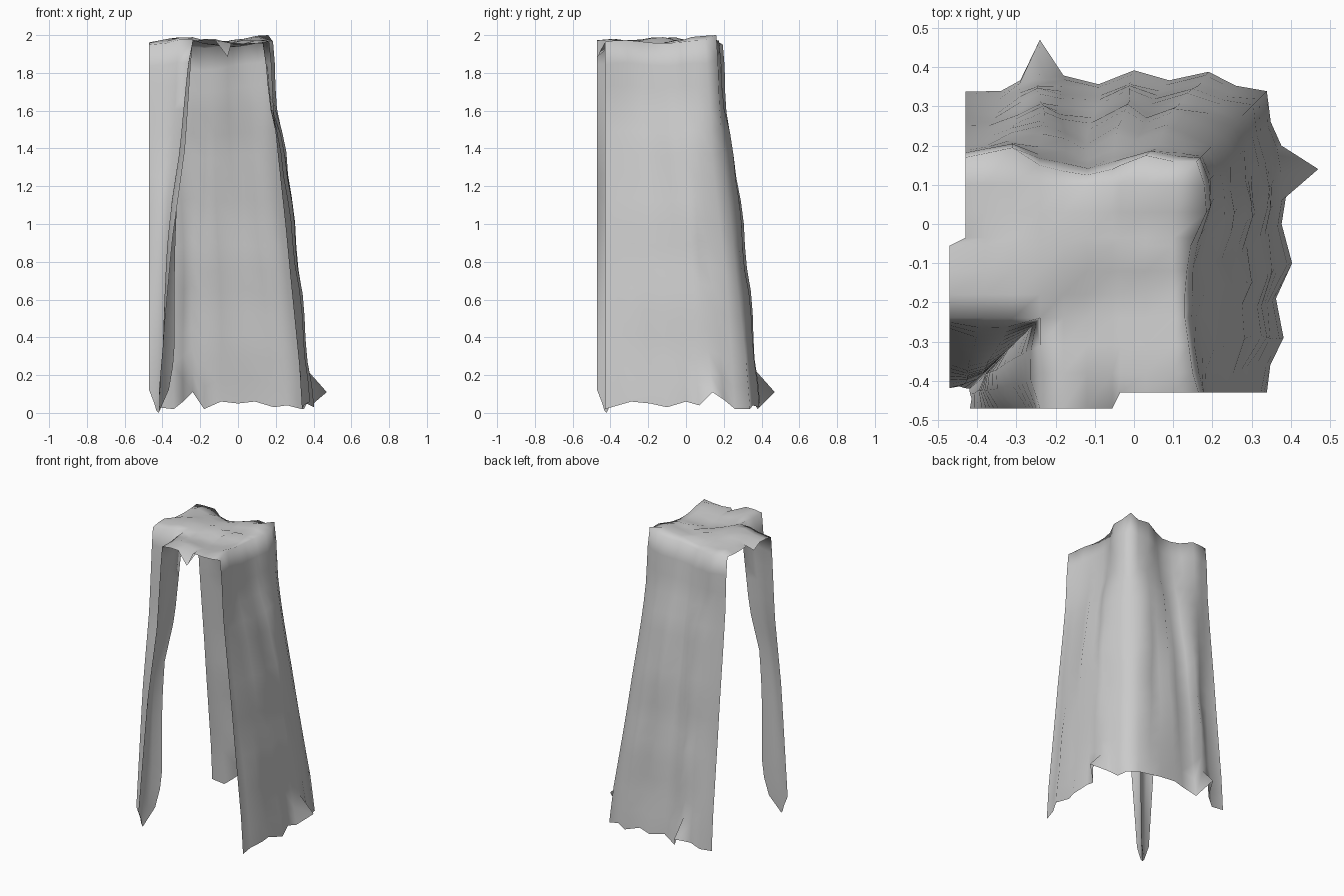
import bpy, bmesh, math, random
from mathutils import Vector

if "Cube" in bpy.data.objects:
    bpy.data.objects.remove(bpy.data.objects["Cube"])
random.seed(4)

# shared column positions of the top sheet, used in x and in y
TOP = [-.43, -.38, -.31, -.24, -.18, -.12, -.055, -.035, .03, .1, .16]
N = len(TOP)
NOTCH = 3          # the front left corner square is cut away
ROWS = 16
# wavy rims of the top sheet along the back and right sides
BACK_RIM = [.17, .18, .195, .15, .135, .125, .14, .15, .175, .16, .16]
RIGHT_RIM = [.165, .15, .14, .13, .13, .135, .145, .155, .185, .18, .16]
bm = bmesh.new()


def lerp(a, b, t):
    return a + (b - a) * t


def curve(pts, z):
    """Piecewise linear lookup in (z, value) pairs, highest z first."""
    for (z0, a), (z1, b) in zip(pts, pts[1:]):
        if z >= z1:
            return lerp(a, b, min(1, max(0, (z0 - z) / (z0 - z1))))
    return pts[-1][1]


def skin(grid):
    """Fill a grid of vertices (None = gap) with quads."""
    for r0, r1 in zip(grid, grid[1:]):
        for q in zip(r0, r1, r1[1:], r0[1:]):
            if None not in q:
                bm.faces.new(q)


# rumpled top sheet
def top_point(i, j):
    x, y = TOP[i], TOP[j]
    z = 1.967 + .014 * math.sin(14 * x + 5 * y) + .012 * math.sin(13 * y - 6 * x + 1)
    if i == 0 and j <= 6:
        x = -.47
    if j == 0 and i <= 6:
        y = -.47
    if i == N - 1:
        x = RIGHT_RIM[j]
    if j == N - 1:
        y = BACK_RIM[i]
    if i in (0, N - 1) or j in (0, N - 1):
        z -= .012
    if (i, j) == (6, 0):
        z = 1.885
    if (i, j) == (0, 6):
        z = 1.93
    if i == N - 1 and j == N - 1:
        z = 2.0
    inner = 0 < i < N - 1 and 0 < j < N - 1
    return Vector((x, y, min(z, 2) + (random.uniform(-.012, .006) if inner else 0)))


top = [[None if i < NOTCH and j < NOTCH else bm.verts.new(top_point(i, j))
        for j in range(N)] for i in range(N)]
skin(top)

# how far a hanging panel stands out at each height
LEAN = [(2, .16), (1.9, .17), (1.6, .185), (1.4, .205), (1, .25), (.5, .30), (.25, .325), (0, .34)]
FOLD = [(2, 0), (1.65, .1), (1.42, .9), (1.3, .75), (1.06, 1), (.8, .7), (.6, 1), (.3, .7), (.12, 1), (0, 1)]


# flaring hanging panel: along = hem positions, bulge = fold depth, hem = hem heights
def hanging_panel(rim, rim_out, along, bulge, hem, flap, place):
    rows = [rim]
    for r in range(1, ROWS + 1):
        t = r / ROWS
        row = []
        for i, v in enumerate(rim):
            z = lerp(v.co.z, hem[i], t)
            a = lerp(TOP[i], along[i], t)
            out = curve(LEAN, z) + (rim_out[i] - .16) * max(0, 1 - 1.6 * t)
            if i == N - 1:
                out -= .012 * math.sin(math.pi * t)      # softened corner
                a = out
            else:
                out += bulge[i] * curve(FOLD, z)
                if i:
                    out += .009 * math.sin(2.1 * i + 3 * t) * math.sin(math.pi * t)
                    a += .012 * math.sin(1.7 * i + 7 * t) * math.sin(math.pi * t)
            if r == ROWS and i == flap:
                out, z = .47, .11
            row.append(bm.verts.new(place(a, out, z)))
        rows.append(row)
    skin(rows)


hanging_panel([top[i][N - 1] for i in range(N)], BACK_RIM,
              [-.43, -.34, -.29, -.24, -.18, -.09, 0, .09, .19, .26, .34],
              [0, 0, .03, .05, .04, .02, .055, .03, .05, .015, 0],
              [.03, .02, .06, .11, .02, .06, .05, .06, .03, .04, .02],
              3, lambda a, o, z: (a, o, z))
hanging_panel(top[N - 1], RIGHT_RIM,
              [-.43, -.36, -.29, -.19, -.1, 0, .07, .14, .2, .26, .34],
              [0, .01, .045, .025, .065, .04, .05, .06, .04, .01, 0],
              [.02, .04, .06, .05, .03, .06, .04, .1, .07, .02, .02],
              7, lambda a, o, z: (o, a, z))

# narrow corner strip: an inward V fold that tapers towards the floor
CREASE = [(2, -.24), (1.4, -.28), (1.1, -.325), (.8, -.335), (.3, -.335), (.1, -.37), (0, -.42)]
EDGE = [(2, -.24), (1.4, -.28), (.9, -.35), (.1, -.42), (0, -.43)]
rim = [top[NOTCH][j] for j in range(NOTCH + 1)] + [top[i][NOTCH] for i in reversed(range(NOTCH))]
rows = [rim]
for r in range(1, ROWS + 1):
    t = r / ROWS
    row = []
    for k, v in enumerate(rim):
        f = 1 - abs(k - NOTCH) / NOTCH      # 1 at the crease, 0 at the free edges
        z = lerp(v.co.z, .12 * (1 - f) ** 2, t)
        c, e = curve(CREASE, z), curve(EDGE, z)
        side = lerp(e, c, f)
        if 0 < f < 1:
            side -= .03 * math.sin(math.pi * t) ** .5     # cloth sags between edges
        reach = lerp(-.47, c, f)
        row.append(bm.verts.new((side, reach, z) if k <= NOTCH else (reach, side, z)))
    rows.append(row)
skin(rows)

# weld the back right corner and finish the cloth
bmesh.ops.remove_doubles(bm, verts=bm.verts, dist=.0005)
bmesh.ops.recalc_face_normals(bm, faces=bm.faces)
if sum(f.normal.z for f in bm.faces) < 0:
    bmesh.ops.reverse_faces(bm, faces=bm.faces)
mesh = bpy.data.meshes.new("draped_cloth")
bm.to_mesh(mesh)
bm.free()
cloth = bpy.data.objects.new("draped_cloth", mesh)
bpy.context.collection.objects.link(cloth)
bpy.context.view_layer.objects.active = cloth
cloth.select_set(True)
bpy.ops.object.shade_smooth_by_angle(angle=math.radians(120))
